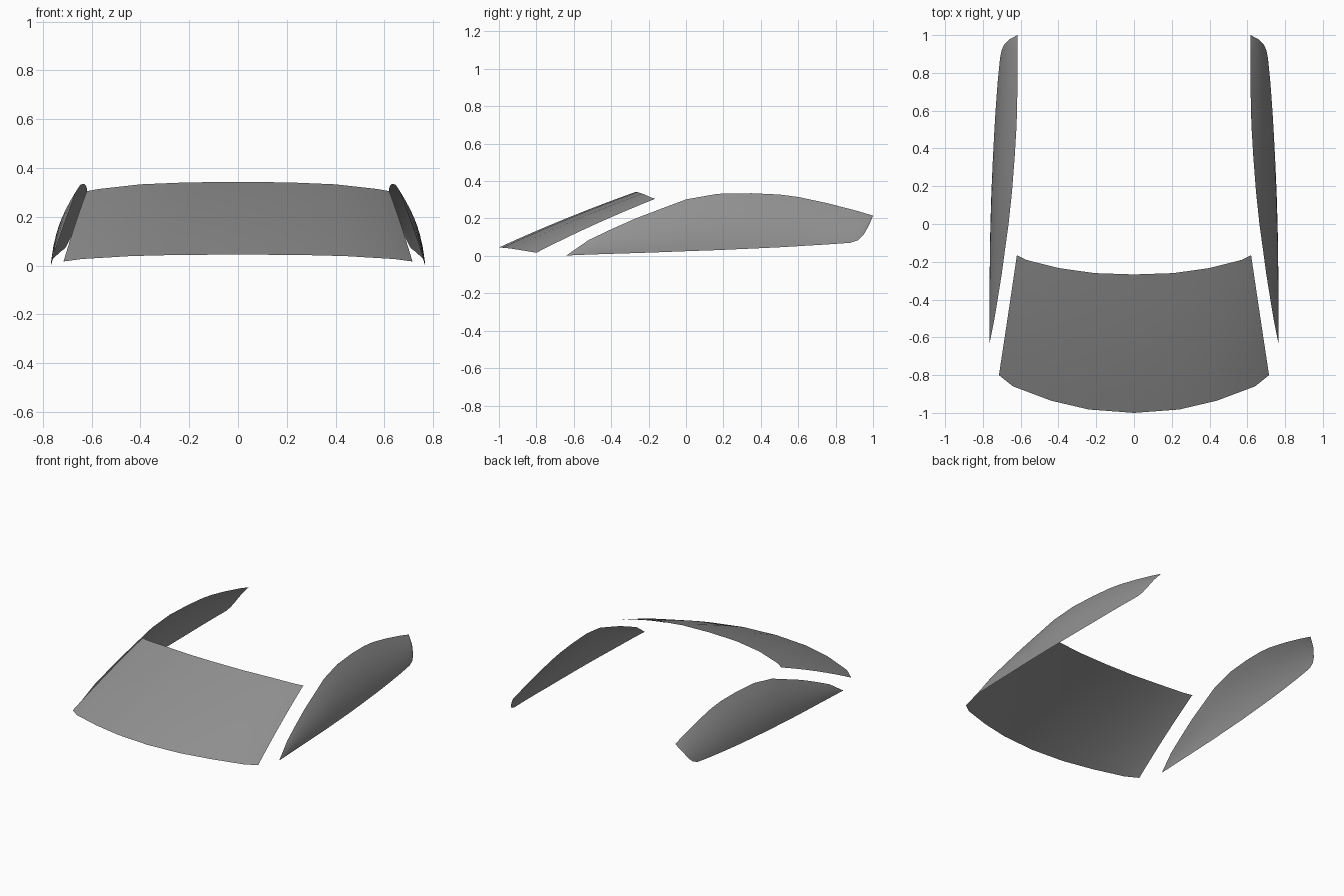
import bpy, bmesh

if "Cube" in bpy.data.objects:
    bpy.data.objects.remove(bpy.data.objects["Cube"])

glass = bpy.data.materials.new("grey glass")
glass.diffuse_color = (0.28, 0.28, 0.28, 1)
glass.use_nodes = True
glass.node_tree.nodes["Principled BSDF"].inputs["Base Color"].default_value = glass.diffuse_color


def sheet(name, cols, flip=False):
    """Smooth sheet through a list of equally long columns of points."""
    bm = bmesh.new()
    grid = [[bm.verts.new(p) for p in c] for c in cols]
    for a, b in zip(grid, grid[1:]):
        for i in range(len(a) - 1):
            f = [a[i], b[i], b[i + 1], a[i + 1]]
            bm.faces.new(f[::-1] if flip else f)
    bmesh.ops.remove_doubles(bm, verts=bm.verts, dist=1e-4)
    me = bpy.data.meshes.new(name)
    bm.to_mesh(me)
    bm.free()
    me.materials.append(glass)
    for p in me.polygons:
        p.use_smooth = True
    ob = bpy.data.objects.new(name, me)
    bpy.context.collection.objects.link(ob)
    return ob


def column(lo, hi, bulge, n=8):
    """Points from lo to hi, bowed by the bulge vector."""
    return [[a + (b - a) * t + k * 4 * t * (1 - t) for a, b, k in zip(lo, hi, bulge)]
            for t in (i / n for i in range(n + 1))]


# Windscreen: bottom and top edges from the centre to the right corner
low = [(0, -1.0, .045), (.24, -.982, .044), (.44, -.935, .039), (.64, -.86, .027), (.715, -.80, .017)]
top = [(0, -.267, .343), (.21, -.26, .341), (.40, -.233, .333), (.57, -.19, .314), (.62, -.165, .305)]
half = [column(a, b, (0, -.003, .008)) for a, b in zip(low, top)]
left = [[(-x, y, z) for x, y, z in c] for c in half[:0:-1]]
sheet("windscreen", left + half)

# Side windows: y, bottom x and z, top x and z
side = [
    (-.64, .766, .002, .766, .002),
    (-.52, .766, .007, .742, .085),
    (-.40, .765, .011, .722, .142),
    (-.27, .764, .015, .701, .200),
    (-.13, .763, .020, .682, .253),
    (0, .760, .025, .664, .302),
    (.17, .755, .031, .646, .332),
    (.35, .747, .039, .632, .335),
    (.50, .739, .046, .623, .328),
    (.60, .733, .052, .619, .315),
    (.75, .722, .061, .617, .283),
    (.88, .709, .070, .617, .250),
    (.92, .701, .084, .617, .239),
    (.95, .687, .113, .617, .230),
    (.98, .656, .167, .617, .221),
    (1.0, .617, .215, .617, .215),
]
for s, label in ((1, "right"), (-1, "left")):
    cols = [column((s * bx, y, bz), (s * tx, y, tz), (s * .08 * (tz - bz), 0, 0))
            for y, bx, bz, tx, tz in side]
    sheet(label + "_side_window", cols, flip=s < 0)
